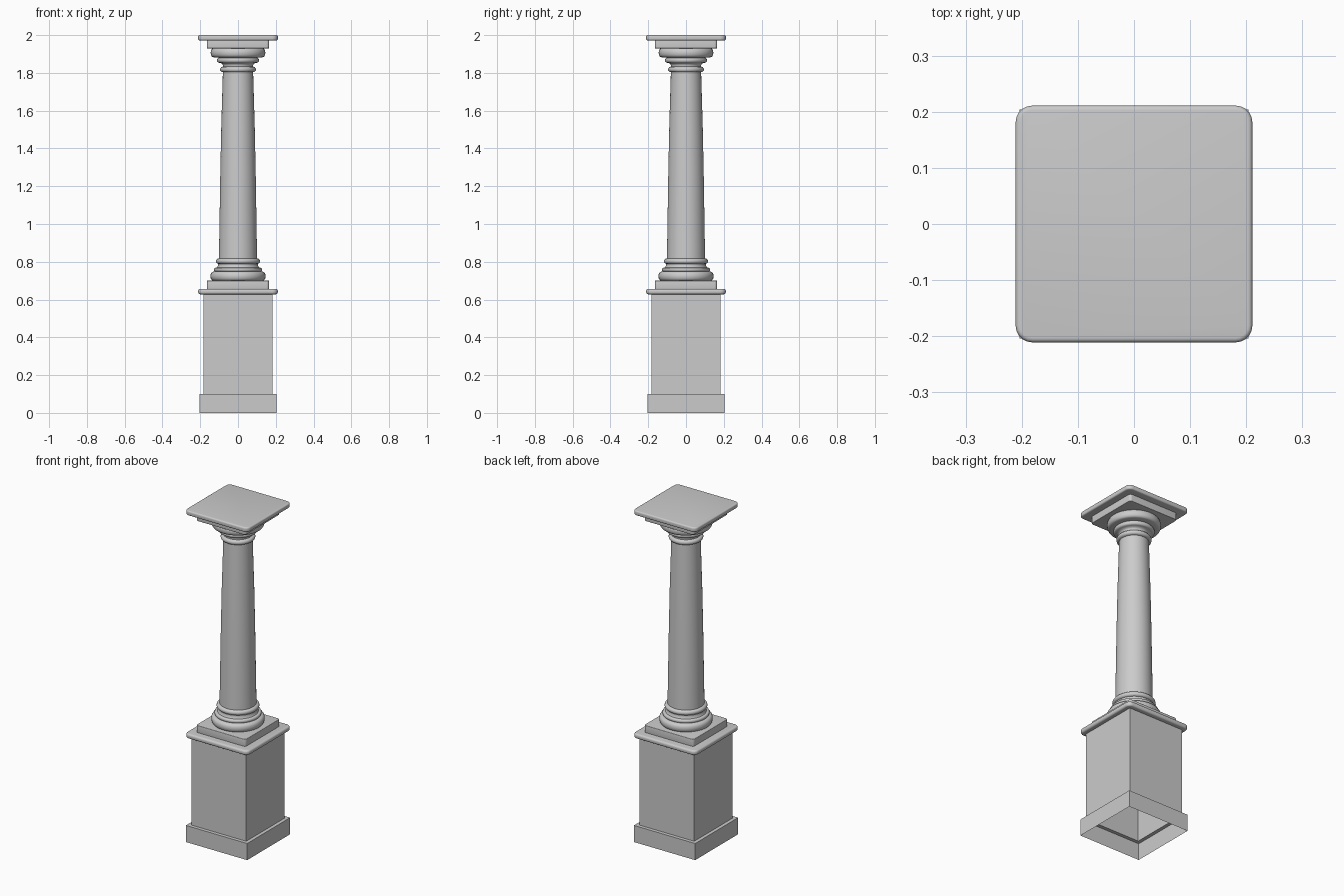
import bpy, bmesh, math

if "Cube" in bpy.data.objects:
    bpy.data.objects.remove(bpy.data.objects["Cube"])

def make_object(name, rings, cap_bottom=True, cap_top=True, smooth=None):
    """Skin a stack of equal-length point rings into a mesh."""
    bm = bmesh.new()
    loops = [[bm.verts.new(p) for p in ring] for ring in rings]
    n = len(loops[0])
    for a, b in zip(loops, loops[1:]):
        for i in range(n):
            j = (i + 1) % n
            bm.faces.new((a[i], a[j], b[j], b[i]))
    if cap_bottom:
        bm.faces.new(loops[0][::-1])
    if cap_top:
        bm.faces.new(loops[-1])
    mesh = bpy.data.meshes.new(name)
    bm.to_mesh(mesh)
    bm.free()
    obj = bpy.data.objects.new(name, mesh)
    bpy.context.collection.objects.link(obj)
    if smooth:
        bpy.ops.object.select_all(action='DESELECT')
        obj.select_set(True)
        bpy.context.view_layer.objects.active = obj
        bpy.ops.object.shade_smooth_by_angle(angle=math.radians(smooth))
    return obj

def square(h, z):
    return [(-h, -h, z), (h, -h, z), (h, h, z), (-h, h, z)]

def rounded_square(h, r, z, steps=5):
    pts = []
    for k, (sx, sy) in enumerate([(1, 1), (-1, 1), (-1, -1), (1, -1)]):
        for s in range(steps + 1):
            a = math.pi / 2 * (k + s / steps)
            pts.append((sx * (h - r) + r * math.cos(a),
                        sy * (h - r) + r * math.sin(a), z))
    return pts

def slab(name, h, z0, z1, corner, edge, steps=4):
    """Square slab with rounded corners and rounded top and bottom edges."""
    rings = []
    for zc, start in ((z0 + edge, -90), (z1 - edge, 0)):
        for s in range(steps + 1):
            a = math.radians(start + 90 * s / steps)
            inset = edge * (1 - math.cos(a))
            rings.append(rounded_square(h - inset, corner - inset, zc + edge * math.sin(a)))
    return make_object(name, rings, smooth=40)

def lathe(name, profile, sides=48):
    rings = [[(r * math.cos(2 * math.pi * i / sides), r * math.sin(2 * math.pi * i / sides), z)
              for i in range(sides)] for r, z in profile]
    return make_object(name, rings, smooth=40)

def bead(r, z0, z1, depth, steps=6):
    """Half-round moulding points reaching radius r."""
    mid, half = (z0 + z1) / 2, (z1 - z0) / 2
    return [(r - depth + depth * math.cos(a), mid + half * math.sin(a))
            for a in (math.pi * (s / steps - 0.5) for s in range(steps + 1))]

# Hollow pedestal with a stepped skirt, open underneath
make_object("pedestal", [square(0.204, 0), square(0.204, 0.1),
                         square(0.183, 0.1), square(0.183, 0.635)],
            cap_bottom=False, cap_top=False)

# Square slabs of the pedestal top and the capital
slab("pedestal_cornice", 0.211, 0.628, 0.657, 0.03, 0.011)
slab("base_plinth", 0.165, 0.655, 0.70, 0.015, 0.003)
slab("capital_block", 0.165, 1.93, 1.975, 0.015, 0.003)
slab("capital_top_slab", 0.211, 1.972, 2.0, 0.03, 0.008)

# Round base mouldings
base = [(0.143, 0.699)] + bead(0.146, 0.70, 0.747, 0.014) + [(0.128, 0.748)]
base += bead(0.128, 0.749, 0.768, 0.006) + [(0.112, 0.769), (0.107, 0.777), (0.107, 0.788)]
base += bead(0.117, 0.789, 0.817, 0.013) + [(0.10, 0.818)]
lathe("column_base", base)

# Tapered shaft
lathe("shaft", [(0.101, 0.81), (0.098, 1.0), (0.094, 1.25), (0.089, 1.5), (0.080, 1.81)])

# Round capital mouldings
cap = [(0.079, 1.803)] + bead(0.095, 1.804, 1.832, 0.013)
cap += [(0.080, 1.833), (0.080, 1.842), (0.086, 1.850), (0.096, 1.853)]
cap += bead(0.111, 1.854, 1.880, 0.010) + [(0.120, 1.882)]
cap += bead(0.145, 1.883, 1.930, 0.013) + [(0.13, 1.931)]
lathe("capital", cap)
